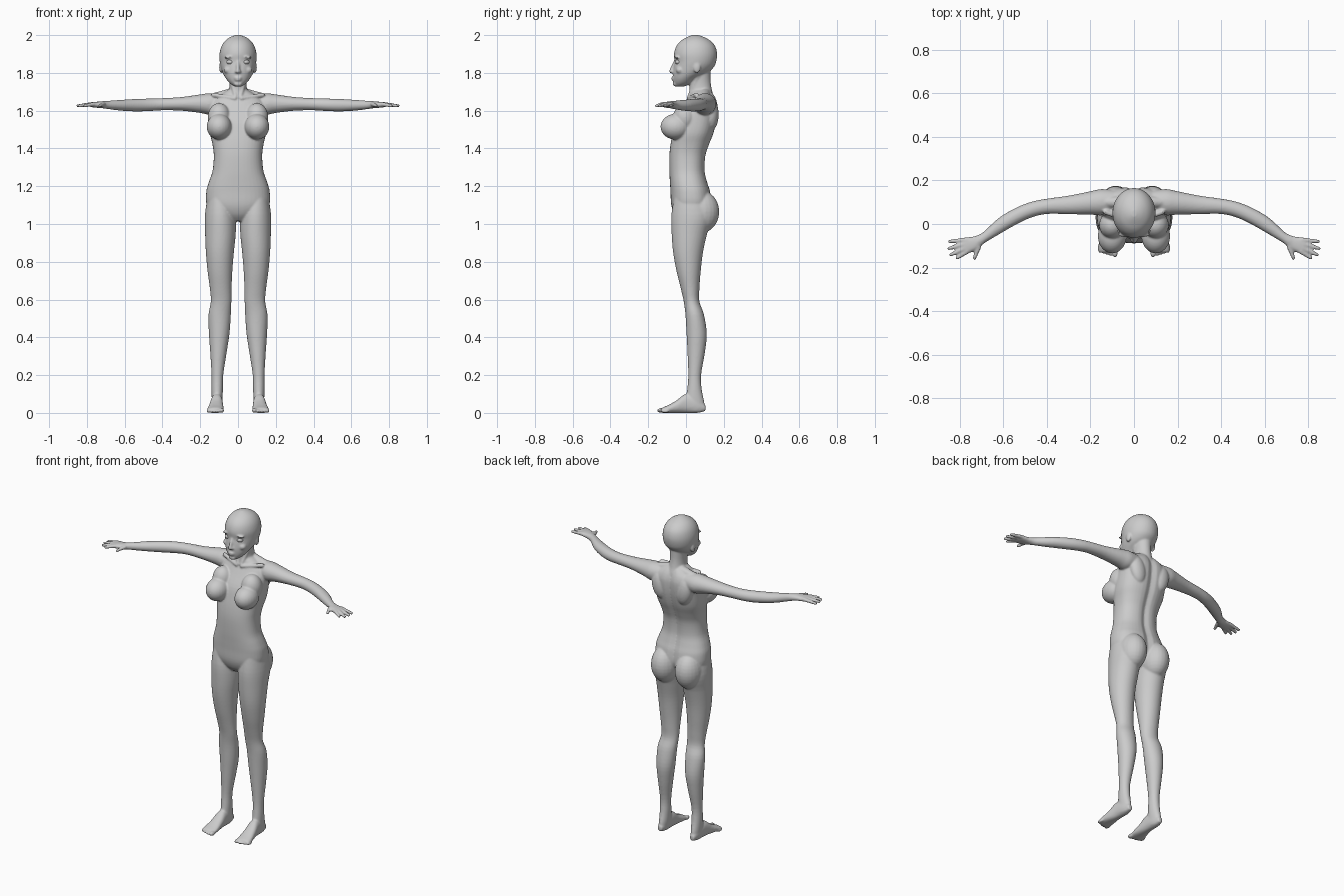
import bpy, bmesh, math
from mathutils import Vector, Matrix

body = bmesh.new()


def smooth_rows(rows, steps=4):
    """Catmull-Rom interpolation between profile rows."""
    out = []
    for i in range(len(rows) - 1):
        a, b, c, d = rows[max(i - 1, 0)], rows[i], rows[i + 1], rows[min(i + 2, len(rows) - 1)]
        for s in range(steps):
            t = s / steps
            out.append([0.5 * (2 * q + (r - p) * t + (2 * p - 5 * q + 4 * r - w) * t * t
                               + (3 * q - p - 3 * r + w) * t ** 3)
                        for p, q, r, w in zip(a, b, c, d)])
    return out + [list(rows[-1])]


def loft(bm, rows, axis, side=1, power=2.0, groove=0.0, n=40):
    """Rows are (position on axis, min a, max a, min b, max b) of the other two axes."""
    rings = []
    for t, a0, a1, b0, b1 in smooth_rows(rows):
        ring = []
        for k in range(n):
            ang = 2 * math.pi * k / n
            c, s = math.cos(ang), math.sin(ang)
            a = (a0 + a1) / 2 + (a1 - a0) / 2 * math.copysign(abs(c) ** (2 / power), c)
            b = (b0 + b1) / 2 + (b1 - b0) / 2 * math.copysign(abs(s) ** (2 / power), s)
            if groove and s > 0:
                b -= groove * math.exp(-(a / 0.022) ** 2)
            x, y, z = {'x': (t, a, b), 'y': (a, t, b), 'z': (a, b, t)}[axis]
            ring.append(bm.verts.new((x * side, y, z)))
        rings.append(ring)
    for r, q in zip(rings, rings[1:]):
        for k in range(n):
            bm.faces.new((r[k], r[(k + 1) % n], q[(k + 1) % n], q[k]))
    bm.faces.new(rings[0])
    bm.faces.new(rings[-1])


def blob(bm, centre, radii, side=1, tilt=0.0):
    x, y, z = centre
    m = (Matrix.Translation((x * side, y, z)) @ Matrix.Rotation(tilt * side, 4, 'Y')
         @ Matrix.Diagonal((*radii, 1)))
    bmesh.ops.create_uvsphere(bm, u_segments=24, v_segments=16, radius=1, matrix=m)


def capsule(bm, p, q, r1, r2, side=1):
    p, q = Vector((p[0] * side, p[1], p[2])), Vector((q[0] * side, q[1], q[2]))
    d = q - p
    m = Matrix.Translation((p + q) / 2) @ d.to_track_quat('Z', 'Y').to_matrix().to_4x4()
    bmesh.ops.create_cone(bm, cap_ends=True, segments=16, radius1=r1, radius2=r2,
                          depth=d.length, matrix=m)
    blob(bm, p, (r1,) * 3)
    blob(bm, q, (r2,) * 3)


def sym(rows):
    """(z, half width, front y, back y) to loft rows."""
    return [(z, -w, w, f, b) for z, w, f, b in rows]


# Torso
loft(body, sym([(1.015, .05, -.03, .07), (1.05, .12, -.06, .11), (1.10, .165, -.078, .135),
                (1.17, .168, -.082, .13), (1.22, .155, -.085, .115), (1.28, .135, -.088, .102),
                (1.36, .128, -.088, .106), (1.42, .135, -.082, .125), (1.48, .148, -.07, .148),
                (1.55, .150, -.05, .165), (1.62, .148, -.01, .17), (1.66, .13, .012, .162),
                (1.69, .085, .022, .147), (1.71, .05, .03, .13)]), 'z', power=2.4, groove=.014)
# Neck
loft(body, sym([(1.63, .07, .02, .15), (1.67, .06, .015, .148), (1.71, .048, .018, .137),
                (1.76, .045, .018, .13), (1.83, .05, .02, .13)]), 'z')
# Head
loft(body, sym([(1.728, .018, -.055, -.01), (1.745, .043, -.064, .03), (1.77, .064, -.068, .06),
                (1.80, .081, -.070, .115), (1.83, .091, -.066, .147), (1.86, .097, -.061, .16),
                (1.90, .098, -.064, .165), (1.94, .088, -.052, .155), (1.97, .068, -.027, .13),
                (1.99, .040, .007, .095), (2.001, .010, .033, .062)]), 'z')
# Nose, lips and chin
capsule(body, (0, -.060, 1.858), (0, -.079, 1.809), .007, .011)
blob(body, (0, -.067, 1.774), (.022, .011, .006))
blob(body, (0, -.066, 1.763), (.018, .011, .006))
blob(body, (0, -.056, 1.741), (.022, .014, .013))

for s in (1, -1):
    # Ear, brow, nostril and cheek
    blob(body, (.090, .058, 1.828), (.010, .019, .029), s)
    blob(body, (.042, -.047, 1.884), (.032, .014, .007), s, .12)
    blob(body, (.010, -.072, 1.806), (.008, .010, .007), s)
    blob(body, (.050, -.032, 1.815), (.026, .022, .020), s)
    # Collarbone and neck muscle
    capsule(body, (.018, .012, 1.665), (.13, .055, 1.683), .010, .012, s)
    capsule(body, (.012, .015, 1.67), (.042, .07, 1.80), .010, .014, s)
    # Shoulder slope
    capsule(body, (.03, .10, 1.69), (.14, .10, 1.665), .03, .025, s)
    # Shoulder blade
    blob(body, (.085, .135, 1.58), (.05, .038, .085), s, .2)
    # Chest
    blob(body, (.100, -.055, 1.515), (.066, .080, .068), s)
    blob(body, (.100, -.005, 1.565), (.06, .062, .075), s)
    # Buttock
    blob(body, (.083, .080, 1.065), (.080, .096, .112), s)
    # Leg
    loft(body, [(1.16, .04, .158, -.06, .10), (1.05, .012, .175, -.077, .14),
                (.95, .012, .174, -.076, .112), (.85, .022, .170, -.068, .09),
                (.75, .030, .161, -.050, .078), (.66, .034, .149, -.028, .071),
                (.59, .035, .144, -.012, .071), (.52, .038, .156, -.003, .095),
                (.42, .045, .154, .003, .110), (.32, .060, .147, .008, .100),
                (.20, .078, .140, .012, .080), (.12, .080, .140, .006, .084),
                (.05, .083, .138, -.005, .098), (.01, .090, .134, .0, .095)], 'z', s)
    # Foot
    loft(body, [(.103, .098, .126, .010, .04), (.06, .085, .138, 0, .08),
                (.0, .081, .144, 0, .10), (-.05, .078, .153, 0, .066),
                (-.09, .075, .161, 0, .043), (-.12, .077, .163, 0, .030),
                (-.13, .082, .158, .004, .024)], 'y', s, 2.3)
    # Toes
    for i in range(5):
        r = .013 if i == 0 else .0095
        x = .087 if i == 0 else .091 + .0165 * i
        blob(body, (x, -.130 + .005 * i, r), (r, .024, r), s)
    # Arm
    loft(body, [(.09, .05, .155, 1.585, 1.688), (.15, .040, .160, 1.578, 1.692),
                (.20, .043, .150, 1.588, 1.686), (.30, .045, .130, 1.600, 1.672),
                (.40, .046, .116, 1.602, 1.666), (.47, .030, .102, 1.598, 1.664),
                (.54, -.002, .075, 1.596, 1.662), (.62, -.048, .028, 1.600, 1.657),
                (.69, -.090, -.036, 1.609, 1.652), (.72, -.112, -.052, 1.613, 1.650)], 'x', s)
    # Palm
    loft(body, [(.69, -.090, -.040, 1.612, 1.65), (.73, -.122, -.056, 1.614, 1.648),
                (.77, -.136, -.062, 1.618, 1.646), (.787, -.128, -.072, 1.622, 1.642)],
         'x', s, 2.4)
    # Fingers and thumb
    for p, q in [((.765, -.126), (.812, -.156)), ((.777, -.112), (.840, -.141)),
                 ((.778, -.092), (.848, -.112)), ((.768, -.072), (.845, -.080)),
                 ((.712, -.105), (.732, -.157))]:
        capsule(body, (*p, 1.634), (*q, 1.626), .0115, .0085, s)

# Fuse all parts into one smooth skin
bmesh.ops.recalc_face_normals(body, faces=body.faces)
mesh = bpy.data.meshes.new("body")
body.to_mesh(mesh)
body.free()
skin = bpy.data.objects.new("body", mesh)
bpy.context.collection.objects.link(skin)
fuse = skin.modifiers.new("fuse", 'REMESH')
fuse.mode = 'VOXEL'
fuse.voxel_size = .005
fuse.use_smooth_shade = True
soften = skin.modifiers.new("soften", 'SMOOTH')
soften.factor = .5
soften.iterations = 6

# Eyes
for s, label in ((1, "left"), (-1, "right")):
    bm = bmesh.new()
    blob(bm, (.040, -.037, 1.857), (.021, .021, .014), s)
    for f in bm.faces:
        f.smooth = True
    me = bpy.data.meshes.new(label + "_eye")
    bm.to_mesh(me)
    bm.free()
    bpy.context.collection.objects.link(bpy.data.objects.new(label + "_eye", me))
